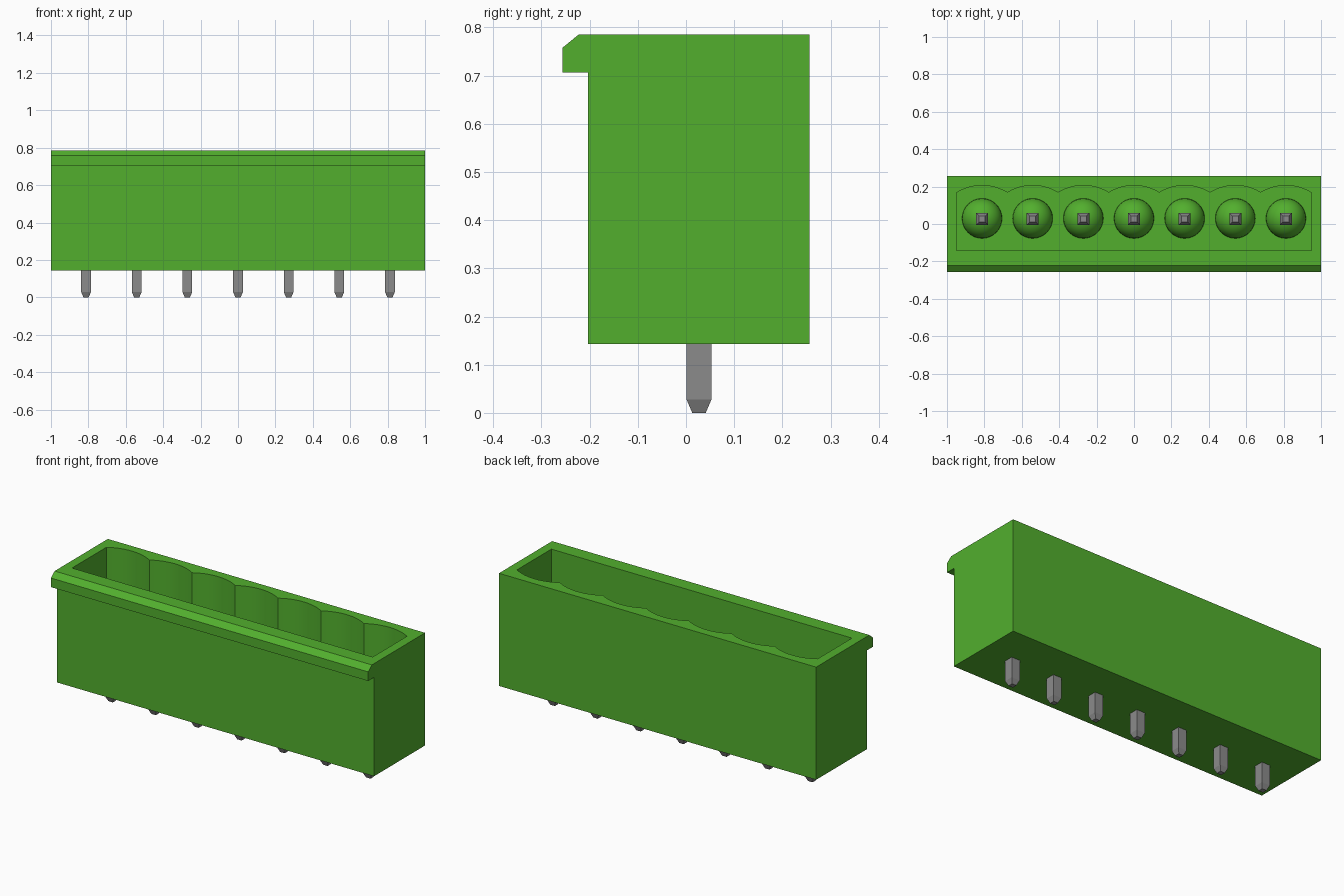
import bpy, bmesh, math

old = bpy.data.objects.get("Cube")
if old:
    bpy.data.objects.remove(old, do_unlink=True)

PINS = 7
PITCH = 0.2708
PIN_Y = 0.03
FLOOR = 0.30          # cavity floor height
BASE, TOP = 0.143, 0.785


def material(name, rgb, rough):
    m = bpy.data.materials.new(name)
    m.use_nodes = True
    m.diffuse_color = (*rgb, 1)
    bsdf = m.node_tree.nodes["Principled BSDF"]
    bsdf.inputs["Base Color"].default_value = (*rgb, 1)
    bsdf.inputs["Roughness"].default_value = rough
    return m


green = material("green plastic", (0.085, 0.43, 0.027), 0.5)
grey = material("grey metal", (0.26, 0.26, 0.26), 0.4)


def make_object(name, bm, mat):
    bmesh.ops.recalc_face_normals(bm, faces=bm.faces)
    me = bpy.data.meshes.new(name)
    bm.to_mesh(me)
    bm.free()
    ob = bpy.data.objects.new(name, me)
    me.materials.append(mat)
    bpy.context.collection.objects.link(ob)
    return ob


def prism(name, points, direction, mat):
    """Extrude a closed outline of 3D points along a direction."""
    bm = bmesh.new()
    face = bm.faces.new([bm.verts.new(p) for p in points])
    new = bmesh.ops.extrude_face_region(bm, geom=[face])["geom"]
    bmesh.ops.translate(bm, vec=direction,
                        verts=[v for v in new if isinstance(v, bmesh.types.BMVert)])
    return make_object(name, bm, mat)


def smooth(ob, angle):
    bpy.ops.object.select_all(action='DESELECT')
    ob.select_set(True)
    bpy.context.view_layer.objects.active = ob
    bpy.ops.object.shade_smooth_by_angle(angle=math.radians(angle))


# Housing: side profile with the chamfered latch lip along the front
profile = [(-0.203, BASE), (0.256, BASE), (0.256, TOP), (-0.223, TOP),
           (-0.256, 0.758), (-0.256, 0.706), (-0.203, 0.706)]
housing = prism("housing", [(-1, y, z) for y, z in profile], (2, 0, 0), green)

# Cavity outline: straight front wall, one shallow scallop per pin at the back
half, crest, sag, steps = PITCH / 2, 0.206, 0.038, 12
radius = (half ** 2 + sag ** 2) / (2 * sag)
sweep = math.asin(half / radius)
end = PINS * half
outline = [(-end, -0.141), (end, -0.141)]
for i in reversed(range(PINS)):
    cx = (i - (PINS - 1) / 2) * PITCH
    for k in range(steps + (i == 0)):
        a = sweep * (1 - 2 * k / steps)
        outline.append((cx + radius * math.sin(a),
                        crest - radius + radius * math.cos(a)))
cutter = prism("cavity_cutter", [(x, y, FLOOR) for x, y in outline], (0, 0, 1), green)
cutter.hide_render = True

cut = housing.modifiers.new("cavity", 'BOOLEAN')
cut.operation = 'DIFFERENCE'
cut.solver = 'EXACT'
cut.object = cutter
bpy.context.view_layer.objects.active = housing
bpy.ops.object.modifier_apply(modifier=cut.name)
bpy.data.objects.remove(cutter, do_unlink=True)
smooth(housing, 25)


def dome(name, x):
    """Hemisphere around the foot of a pin inside the cavity."""
    bm = bmesh.new()
    bmesh.ops.create_uvsphere(bm, u_segments=32, v_segments=16, radius=0.107)
    bmesh.ops.delete(bm, geom=[v for v in bm.verts if v.co.z < -0.001], context='VERTS')
    bmesh.ops.translate(bm, verts=bm.verts, vec=(x, PIN_Y, FLOOR))
    smooth(make_object(name, bm, green), 40)


def pin(name, x):
    """Square pin with tapered ends, as stacked square sections."""
    sections = [(0.0, 0.014), (0.028, 0.026), (0.2, 0.026), (0.2, 0.032),
                (0.60, 0.032), (0.63, 0.016)]
    bm = bmesh.new()
    rings = [[bm.verts.new((x + sx * h, PIN_Y - 0.003 + sy * h, z))
              for sx, sy in ((-1, -1), (1, -1), (1, 1), (-1, 1))]
             for z, h in sections]
    for a, b in zip(rings, rings[1:]):
        for k in range(4):
            n = (k + 1) % 4
            bm.faces.new((a[k], a[n], b[n], b[k]))
    bm.faces.new(rings[0][::-1])
    bm.faces.new(rings[-1])
    make_object(name, bm, grey)


for i in range(PINS):
    x = (i - (PINS - 1) / 2) * PITCH
    dome(f"pin_dome_{i + 1}", x)
    pin(f"pin_{i + 1}", x)
